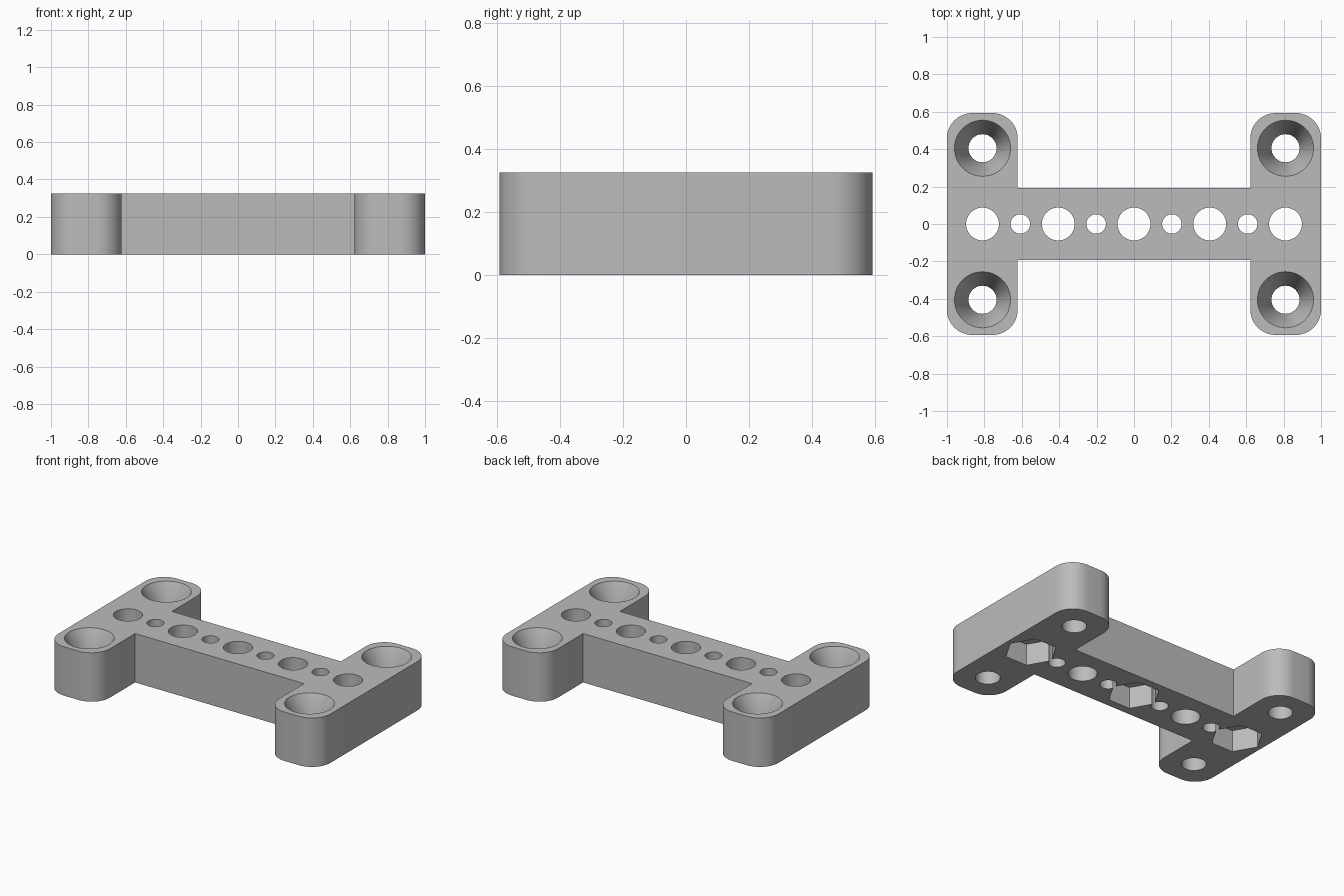
import bpy, bmesh, math

default = bpy.data.objects.get("Cube")
if default:
    bpy.data.objects.remove(default, do_unlink=True)

HEIGHT = 0.325
LENGTH_Y = 0.593       # half depth of the end legs
LEG_IN = 0.622         # inner x of the end legs
BAR_Y = 0.193          # half depth of the bar
CORNER = 0.135
PITCH = 0.405          # hole spacing

grey = bpy.data.materials.new("grey plastic")
grey.use_nodes = True
colour = (0.5, 0.5, 0.5, 1)
grey.diffuse_color = colour
grey.node_tree.nodes["Principled BSDF"].inputs["Base Color"].default_value = colour


def add_object(name, bm):
    bmesh.ops.recalc_face_normals(bm, faces=bm.faces)
    mesh = bpy.data.meshes.new(name)
    bm.to_mesh(mesh)
    bm.free()
    mesh.materials.append(grey)
    obj = bpy.data.objects.new(name, mesh)
    bpy.context.collection.objects.link(obj)
    return obj


def arc(cx, cy, start):
    """Quarter-circle corner, counter-clockwise."""
    return [(cx + CORNER * math.cos(start + a * math.pi / 24),
             cy + CORNER * math.sin(start + a * math.pi / 24)) for a in range(13)]


# H-shaped plate: one quarter outline, reflected into the other three
quarter = (arc(1 - CORNER, LENGTH_Y - CORNER, 0)
           + arc(LEG_IN + CORNER, LENGTH_Y - CORNER, math.pi / 2)
           + [(LEG_IN, BAR_Y)])
half = quarter + [(-x, y) for x, y in reversed(quarter)]
outline = half + [(x, -y) for x, y in reversed(half)]

bm = bmesh.new()
base = bm.faces.new([bm.verts.new((x, y, 0)) for x, y in outline])
top = bmesh.ops.extrude_face_region(bm, geom=[base])
bmesh.ops.translate(bm, vec=(0, 0, HEIGHT),
                    verts=[v for v in top["geom"] if isinstance(v, bmesh.types.BMVert)])
plate = add_object("mounting_plate", bm)


def cutter(x, y, profile, sides):
    """Turned solid from (radius, z) pairs, lowest first."""
    bm = bmesh.new()
    rings = []
    for r, z in profile:
        rings.append([bm.verts.new((x + r * math.cos(math.tau * i / sides),
                                    y + r * math.sin(math.tau * i / sides), z))
                      for i in range(sides)])
    for low, high in zip(rings, rings[1:]):
        for i in range(sides):
            j = (i + 1) % sides
            bm.faces.new((low[i], low[j], high[j], high[i]))
    bm.faces.new(rings[0])
    bm.faces.new(rings[-1])
    obj = add_object("hole_cutter", bm)
    obj.hide_render = True
    return obj


def cut(x, y, profile, sides=48):
    tool = cutter(x, y, profile, sides)
    mod = plate.modifiers.new("hole", 'BOOLEAN')
    mod.operation = 'DIFFERENCE'
    mod.solver = 'EXACT'
    mod.object = tool
    bpy.ops.object.modifier_apply(modifier=mod.name)
    bpy.data.objects.remove(tool, do_unlink=True)


bpy.context.view_layer.objects.active = plate
plate.select_set(True)
BELOW, ABOVE = -0.1, HEIGHT + 0.1

# Row of large holes, every other one with a hexagonal nut pocket underneath
for i in range(-2, 3):
    cut(i * PITCH, 0, [(0.088, BELOW), (0.088, ABOVE)])
    if i % 2 == 0:
        cut(i * PITCH, 0, [(0.16, BELOW), (0.16, 0.145)], 6)

# Small holes between the large ones
for i in (-1.5, -0.5, 0.5, 1.5):
    cut(i * PITCH, 0, [(0.052, BELOW), (0.052, ABOVE)])

# Countersunk screw holes in the leg ends
for sx in (-1, 1):
    for sy in (-1, 1):
        cut(sx * 2 * PITCH, sy * PITCH,
            [(0.075, BELOW), (0.075, 0.165), (0.15, HEIGHT), (0.15, ABOVE)])

bpy.ops.object.shade_smooth_by_angle(angle=math.radians(30))
